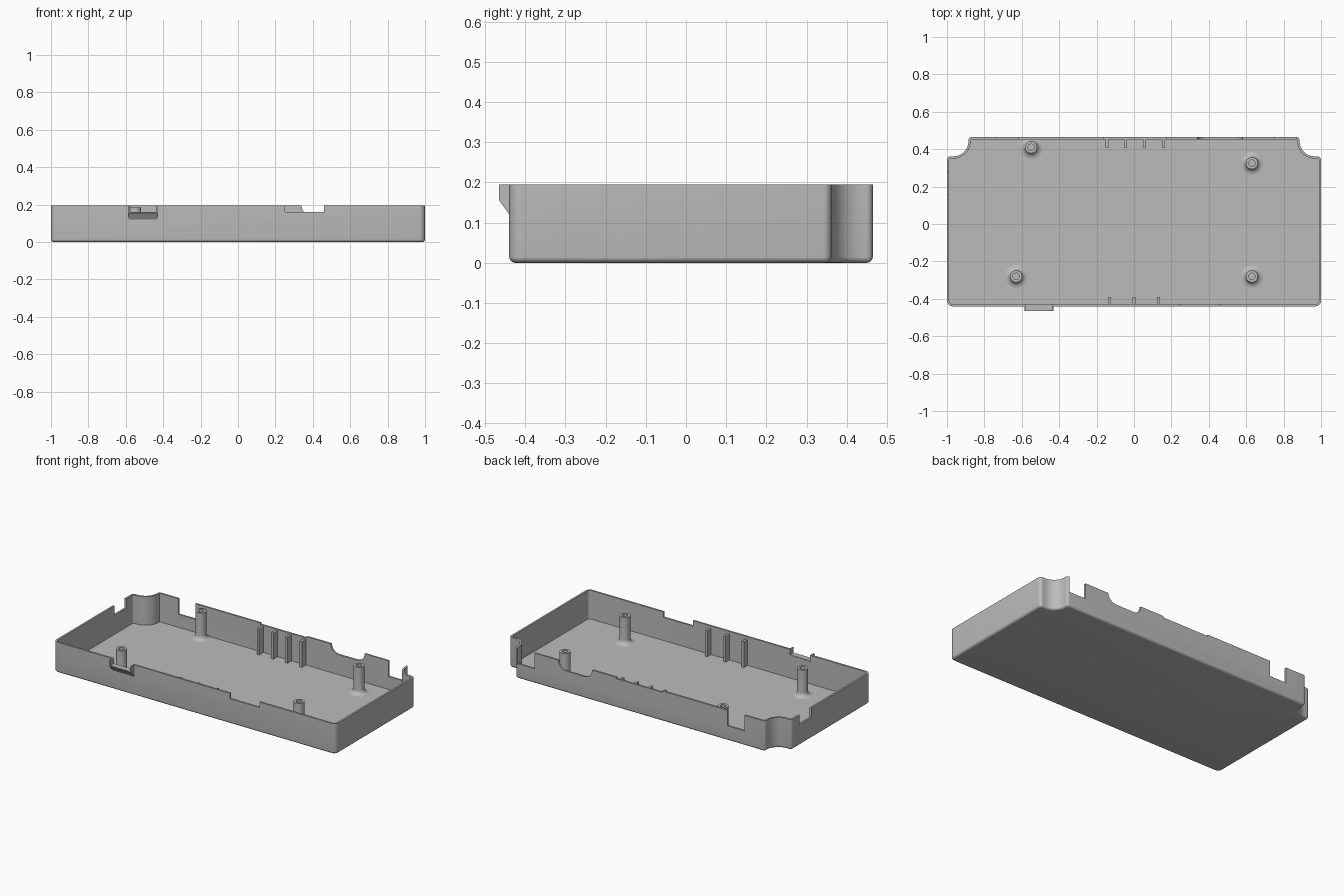
import bpy, bmesh, math
from mathutils import Matrix

cube = bpy.data.objects.get("Cube")
if cube:
    bpy.data.objects.remove(cube, do_unlink=True)

RIM, WALL, FLOOR = 0.195, 0.012, 0.012

grey = bpy.data.materials.new("plain_grey")
grey.use_nodes = True
grey.diffuse_color = (0.5, 0.5, 0.5, 1)
grey.node_tree.nodes["Principled BSDF"].inputs["Base Color"].default_value = (0.5, 0.5, 0.5, 1)


def finish(name, bm):
    bmesh.ops.recalc_face_normals(bm, faces=bm.faces)
    mesh = bpy.data.meshes.new(name)
    bm.to_mesh(mesh)
    bm.free()
    mesh.materials.append(grey)
    ob = bpy.data.objects.new(name, mesh)
    bpy.context.collection.objects.link(ob)
    return ob


def smooth(ob):
    bpy.ops.object.select_all(action='DESELECT')
    ob.select_set(True)
    bpy.context.view_layer.objects.active = ob
    bpy.ops.object.shade_smooth_by_angle(angle=math.radians(30))


def add_box(bm, x0, x1, y0, y1, z0, z1):
    m = Matrix.Translation(((x0 + x1) / 2, (y0 + y1) / 2, (z0 + z1) / 2))
    bmesh.ops.create_cube(bm, size=1, matrix=m @ Matrix.Diagonal((x1 - x0, y1 - y0, z1 - z0, 1)))


def add_prism(bm, start, end):
    """Close a solid between two matching rings of points."""
    a, b = [[bm.verts.new(p) for p in ring] for ring in (start, end)]
    bm.faces.new(a)
    bm.faces.new(b)
    for i in range(len(a)):
        j = (i + 1) % len(a)
        bm.faces.new((a[i], a[j], b[j], b[i]))


def outline(inset):
    """Plan of the case; the back corners are scooped out."""
    # centre x, centre y, radius, start and end angle, sign of the inset
    arcs = [(0.97, -0.41, 0.03, -90, 0, -1), (0.98, 0.342, 0.02, 0, 90, -1),
            (0.965, 0.442, 0.08, -90, -180, 1), (0.869, 0.449, 0.016, 0, 90, -1)]
    pts = []
    for cx, cy, r, a0, a1, sign in arcs:
        for i in range(9):
            a = math.radians(a0 + (a1 - a0) * i / 8)
            rr = r + sign * inset
            pts.append((cx + rr * math.cos(a), cy + rr * math.sin(a)))
    return pts + [(-x, y) for x, y in reversed(pts)]


# Case shell: rounded base edge, outer wall, rim, inner wall, floor
R = 0.015
levels = [(R * (1 - math.sin(t)), R * (1 - math.cos(t)))
          for t in (math.radians(90 * i / 5) for i in range(6))]
levels += [(0, RIM), (WALL, RIM), (WALL, FLOOR)]
bm = bmesh.new()
rings = [[bm.verts.new((x, y, z)) for x, y in outline(d)] for d, z in levels]
for a, b in zip(rings, rings[1:]):
    for i in range(len(a)):
        j = (i + 1) % len(a)
        bm.faces.new((a[i], a[j], b[j], b[i]))
bm.faces.new(rings[0])
bm.faces.new(rings[-1])
bmesh.ops.remove_doubles(bm, verts=bm.verts, dist=0.00005)
case = finish("case_shell", bm)

# Openings cut down from the rim
bm = bmesh.new()
TOP = 0.3
for x0, x1, y, z in [(-0.74, -0.62, 0.46, 0.095), (0.75, 0.87, 0.46, 0.095),
                     (-0.16, 0.17, 0.46, 0.186), (0.25, 0.46, -0.434, 0.16),
                     (-0.585, -0.43, -0.434, 0.155)]:
    add_box(bm, x0, x1, y - 0.012, y + 0.012, z, TOP)
add_box(bm, -1.02, -0.98, 0.16, 0.28, 0.135, TOP)
bowl = []
for side in (-1, 1):
    arc = [math.radians(90 * i / 8) for i in range(9)]
    pts = [(0.46 + side * (0.065 + 0.055 * math.cos(a)), RIM - 0.055 * math.sin(a)) for a in arc]
    pts.insert(0, (0.46 + side * 0.12, TOP))
    bowl += pts if side < 0 else pts[::-1]
add_prism(bm, [(x, 0.44, z) for x, z in bowl], [(x, 0.48, z) for x, z in bowl])
cutter = finish("opening_cutter", bm)
cutter.hide_render = True
mod = case.modifiers.new("openings", 'BOOLEAN')
mod.operation = 'DIFFERENCE'
mod.solver = 'EXACT'
mod.object = cutter
bpy.context.view_layer.objects.active = case
bpy.ops.object.modifier_apply(modifier=mod.name)
bpy.data.objects.remove(cutter, do_unlink=True)
smooth(case)

# Upright ribs inside the long walls
bm = bmesh.new()
for x in (-0.145, -0.045, 0.055, 0.157):
    add_box(bm, x - 0.008, x + 0.008, 0.41, 0.458, 0.008, 0.178)
for x in (-0.13, 0, 0.13):
    add_box(bm, x - 0.008, x + 0.008, -0.434, -0.39, 0.008, 0.178)
finish("wall_ribs", bm)

# Open spout on the front wall: sloped floor and two thin cheeks
bm = bmesh.new()
for x0, x1, z in [(-0.585, -0.43, 0.16), (-0.585, -0.579, RIM), (-0.436, -0.43, RIM)]:
    profile = [(-0.429, 0.12), (-0.44, 0.12), (-0.465, 0.155), (-0.465, z), (-0.429, z)]
    add_prism(bm, [(x0, y, w) for y, w in profile], [(x1, y, w) for y, w in profile])
finish("front_spout", bm)

# Screw posts: flared foot, straight shaft, blind hole
profile = [(0.062, 0.011)]
for i in range(7):
    a = math.radians(90 * i / 6)
    profile.append((0.06 - 0.028 * math.sin(a), 0.04 - 0.028 * math.cos(a)))
profile += [(0.032, 0.185), (0.017, 0.185), (0.017, 0.08), (0, 0.08)]
posts = {"back_right_post": (-0.55, 0.41), "back_left_post": (0.63, 0.325),
         "front_right_post": (-0.63, -0.28), "front_left_post": (0.63, -0.28)}
for name, (px, py) in posts.items():
    bm = bmesh.new()
    verts = [bm.verts.new((r, 0, z)) for r, z in profile]
    edges = [bm.edges.new(pair) for pair in zip(verts, verts[1:])]
    bmesh.ops.spin(bm, geom=verts + edges, cent=(0, 0, 0), axis=(0, 0, 1),
                   angle=2 * math.pi, steps=32)
    bmesh.ops.remove_doubles(bm, verts=bm.verts, dist=0.0001)
    # keep the foot inside the case wall
    for v in bm.verts:
        v.co.y = min(v.co.y, 0.46 - py)
    post = finish(name, bm)
    post.location = (px, py, 0)
    smooth(post)
